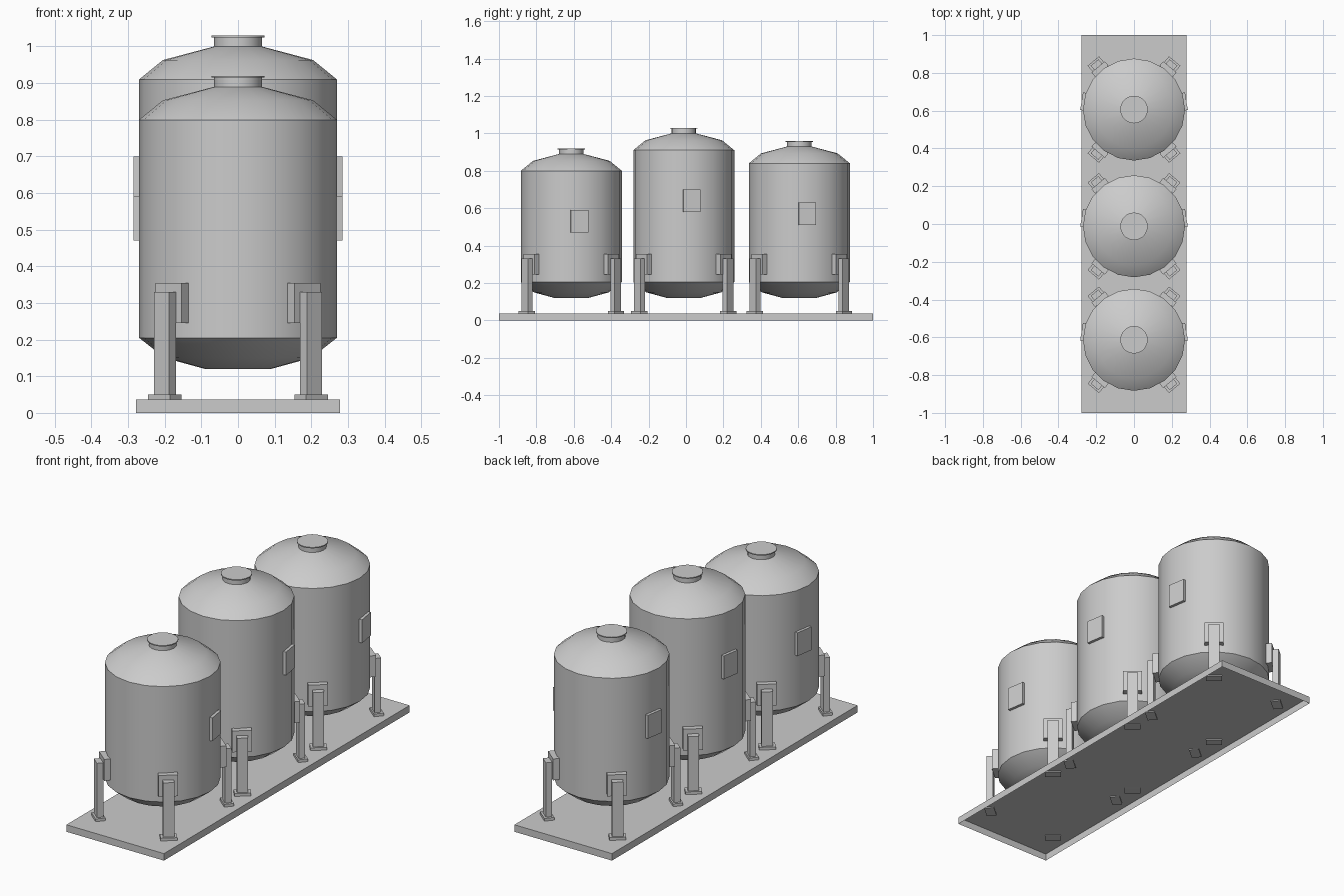
import bpy, bmesh, math
from mathutils import Matrix

if "Cube" in bpy.data.objects:
    bpy.data.objects.remove(bpy.data.objects["Cube"])

SEGS = 20
LEG_ANGLE = math.radians(50)
PLATE_ANGLE = math.pi / SEGS          # plates sit flat on one facet


def finish(bm, name):
    bmesh.ops.recalc_face_normals(bm, faces=bm.faces)
    mesh = bpy.data.meshes.new(name)
    bm.to_mesh(mesh)
    bm.free()
    obj = bpy.data.objects.new(name, mesh)
    bpy.context.collection.objects.link(obj)
    return obj


def add_box(bm, origin, angle, r, w, z):
    """Box at radial span r, tangential width w, height span z, turned about origin."""
    m = (Matrix.Translation(origin) @ Matrix.Rotation(angle, 4, 'Z')
         @ Matrix.Translation(((r[0] + r[1]) / 2, 0, (z[0] + z[1]) / 2))
         @ Matrix.Diagonal((r[1] - r[0], w, z[1] - z[0], 1)))
    return bmesh.ops.create_cube(bm, size=1, matrix=m)


def lathe(name, profile, y):
    """Revolve (radius, z) points and cap both ends."""
    bm = bmesh.new()
    rings = [[bm.verts.new((r * math.cos(2 * math.pi * i / SEGS),
                            y + r * math.sin(2 * math.pi * i / SEGS), z))
              for i in range(SEGS)] for r, z in profile]
    for a, b in zip(rings, rings[1:]):
        for i in range(SEGS):
            j = (i + 1) % SEGS
            bm.faces.new((a[i], a[j], b[j], b[i]))
    bm.faces.new(rings[0])
    bm.faces.new(rings[-1])
    obj = finish(bm, name)
    bpy.ops.object.select_all(action='DESELECT')
    obj.select_set(True)
    bpy.context.view_layer.objects.active = obj
    bpy.ops.object.shade_smooth_by_angle(angle=math.radians(42))
    return obj


# base slab, open underneath
bm = bmesh.new()
bmesh.ops.create_cube(bm, size=1, matrix=Matrix.Translation((0, 0, 0.018))
                      @ Matrix.Diagonal((0.556, 2, 0.036, 1)))
bottom = min(bm.faces, key=lambda f: f.calc_center_median().z)
normals_ready = bm.faces[:] if hasattr(bm.faces, "ensure_lookup_table") else []
bmesh.ops.delete(bm, geom=[bottom], context='FACES_ONLY')
finish(bm, "base_slab")

# centre y, shoulder height, plate centre height
tanks = [("front", -0.613, 0.80, 0.53),
         ("middle", -0.012, 0.91, 0.64),
         ("rear", 0.606, 0.84, 0.57)]

for label, y, h, plate_z in tanks:
    # vessel with domed ends and filler neck
    lathe(label + "_tank", [(0.09, 0.12), (0.20, 0.15), (0.27, 0.205),
                            (0.27, h), (0.205, h + 0.053), (0.065, h + 0.09),
                            (0.065, h + 0.115), (0.073, h + 0.115),
                            (0.073, h + 0.12)], y)
    origin = (0, y, 0)

    # inspection plates, one per side
    bm = bmesh.new()
    for a in (PLATE_ANGLE, math.pi - PLATE_ANGLE):
        add_box(bm, origin, a, (0.262, 0.281), 0.094, (plate_z - 0.06, plate_z + 0.06))
    finish(bm, label + "_side_plates")

    # four legs, each with a mounting pad and a foot
    for part, r, w, z in (("pads", (0.265, 0.295), 0.092, (0.245, 0.355)),
                          ("legs", (0.294, 0.325), 0.053, (0.045, 0.33)),
                          ("feet", (0.287, 0.335), 0.078, (0.031, 0.05))):
        bm = bmesh.new()
        for a in (LEG_ANGLE, math.pi - LEG_ANGLE, math.pi + LEG_ANGLE, -LEG_ANGLE):
            add_box(bm, origin, a, r, w, z)
        finish(bm, label + "_tank_" + part)
